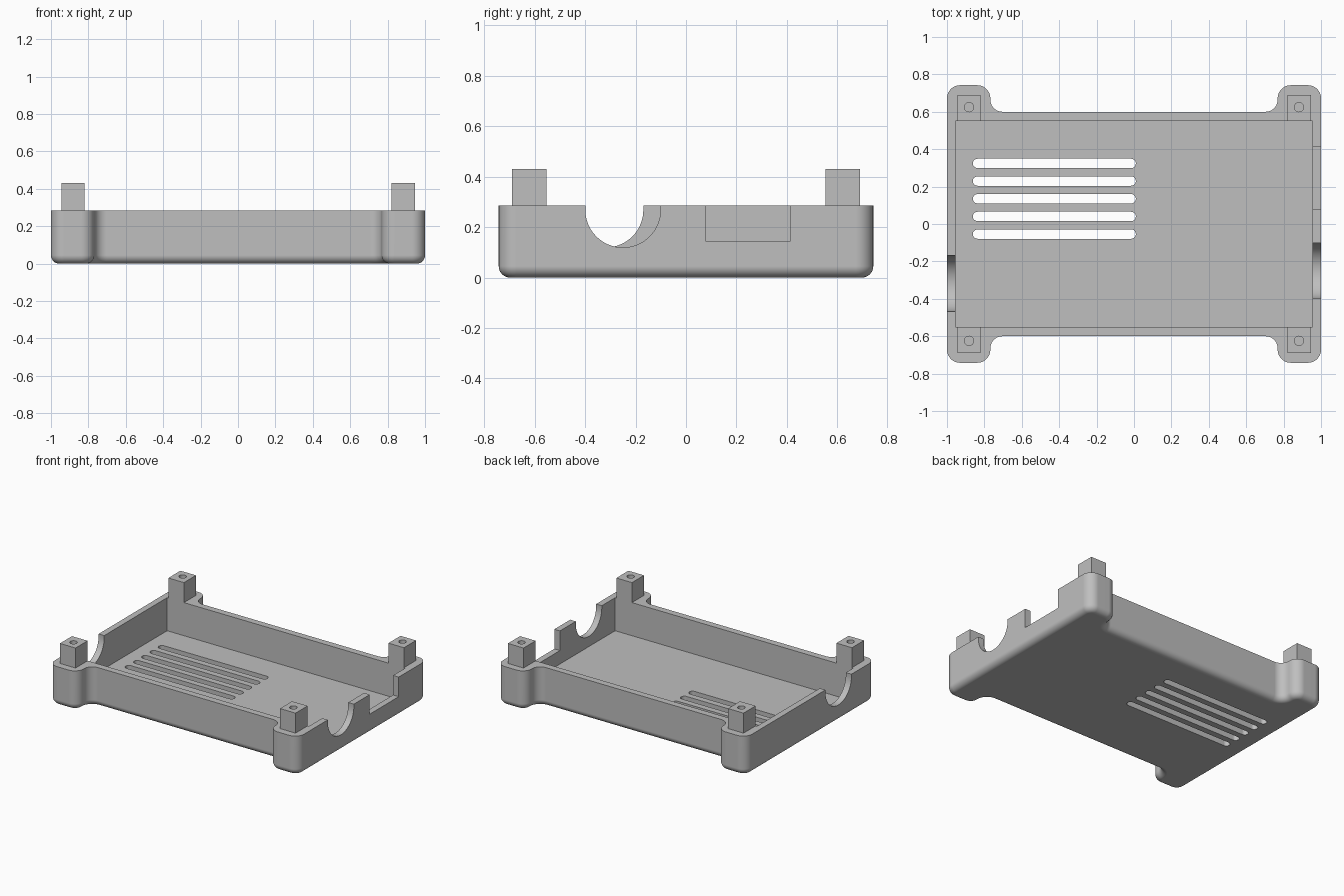
import bpy, bmesh, math

if "Cube" in bpy.data.objects:
    bpy.data.objects.remove(bpy.data.objects["Cube"])

grey = bpy.data.materials.new("plain grey")
grey.diffuse_color = (0.52, 0.52, 0.52, 1)
grey.use_nodes = True
grey.node_tree.nodes["Principled BSDF"].inputs["Base Color"].default_value = grey.diffuse_color

HEIGHT, FILLET = 0.285, 0.045


def arc(cx, cy, r, a0, a1, n=10):
    return [(cx + r * math.cos(math.radians(a0 + (a1 - a0) * i / n)),
             cy + r * math.sin(math.radians(a0 + (a1 - a0) * i / n))) for i in range(n + 1)]


def loft(name, rings):
    """Closed solid through rings of equal point count."""
    bm = bmesh.new()
    loops = [[bm.verts.new(p) for p in ring] for ring in rings]
    n = len(loops[0])
    for a, b in zip(loops, loops[1:]):
        for i in range(n):
            bm.faces.new((a[i], a[(i + 1) % n], b[(i + 1) % n], b[i]))
    bm.faces.new(loops[0][::-1])
    bm.faces.new(loops[-1])
    bmesh.ops.recalc_face_normals(bm, faces=bm.faces)
    mesh = bpy.data.meshes.new(name)
    bm.to_mesh(mesh)
    bm.free()
    mesh.materials.append(grey)
    ob = bpy.data.objects.new(name, mesh)
    bpy.context.collection.objects.link(ob)
    return ob


def prism_z(name, pts, z0, z1):
    return loft(name, [[(x, y, z) for x, y in pts] for z in (z0, z1)])


def prism_x(name, pts, x0, x1):
    return loft(name, [[(x, y, z) for y, z in pts] for x in (x0, x1)])


def rect(x0, x1, y0, y1):
    return [(x0, y0), (x1, y0), (x1, y1), (x0, y1)]


def combine(target, tool, operation):
    bpy.context.view_layer.objects.active = target
    mod = target.modifiers.new("combine", 'BOOLEAN')
    mod.operation, mod.solver, mod.object = operation, 'EXACT', tool
    bpy.ops.object.modifier_apply(modifier=mod.name)
    bpy.data.objects.remove(tool)


def outline(d):
    """Outer plan with four rounded corner ears, inset by d."""
    q = (arc(0.93, 0.672, 0.07 - d, 0, 90) + arc(0.838, 0.672, 0.07 - d, 90, 180)
         + arc(0.703, 0.665, 0.065 + d, 0, -90))
    half = q + [(-x, y) for x, y in q[::-1]]
    return half + [(-x, -y) for x, y in half]


# tray body with rounded bottom edge
rings = []
for i in range(9):
    a = math.radians(90 * i / 8)
    d, z = FILLET * (1 - math.sin(a)), FILLET * (1 - math.cos(a))
    rings.append([(x, y, z) for x, y in outline(d)])
rings.append([(x, y, HEIGHT) for x, y in outline(0)])
tray = loft("case_tray", rings)

# corner posts
for sx in (-1, 1):
    for sy in (-1, 1):
        xs, ys = sorted((sx * 0.82, sx * 0.945)), sorted((sy * 0.5, sy * 0.69))
        combine(tray, prism_z("corner_post", rect(*xs, *ys), 0.2, 0.43), 'UNION')

# inner cavity, which also trims the posts flush
combine(tray, prism_z("cavity", rect(-0.955, 0.955, -0.552, 0.552), 0.045, 0.7), 'DIFFERENCE')

# screw holes
for sx in (-1, 1):
    for sy in (-1, 1):
        pts = arc(sx * 0.882, sy * 0.625, 0.025, 0, 360, 32)[:-1]
        combine(tray, prism_z("screw_hole", pts, 0.15, 0.6), 'DIFFERENCE')

# ventilation slots through the floor
for i in range(5):
    y = 0.324 - 0.0945 * i
    pts = arc(-0.015, y, 0.025, -90, 90) + arc(-0.837, y, 0.025, 90, 270)
    combine(tray, prism_z("vent_slot", pts, -0.1, 0.1), 'DIFFERENCE')

# round cable openings in both end walls
for x0, x1, y in ((0.9, 1.1, -0.25), (-1.1, -0.9, -0.318)):
    pts = arc(y, 0.268, 0.149, 180, 360, 32) + [(y + 0.149, 0.35), (y - 0.149, 0.35)]
    combine(tray, prism_x("cable_opening", pts, x0, x1), 'DIFFERENCE')

# rectangular port opening in the right wall
combine(tray, prism_x("port_opening", rect(0.08, 0.413, 0.143, 0.4), 0.9, 1.1), 'DIFFERENCE')

# smooth fillets, crisp edges
bpy.ops.object.select_all(action='DESELECT')
tray.select_set(True)
bpy.context.view_layer.objects.active = tray
bpy.ops.object.shade_smooth_by_angle(angle=math.radians(30))
wn = tray.modifiers.new("weighted_normals", 'WEIGHTED_NORMAL')
wn.keep_sharp = True
